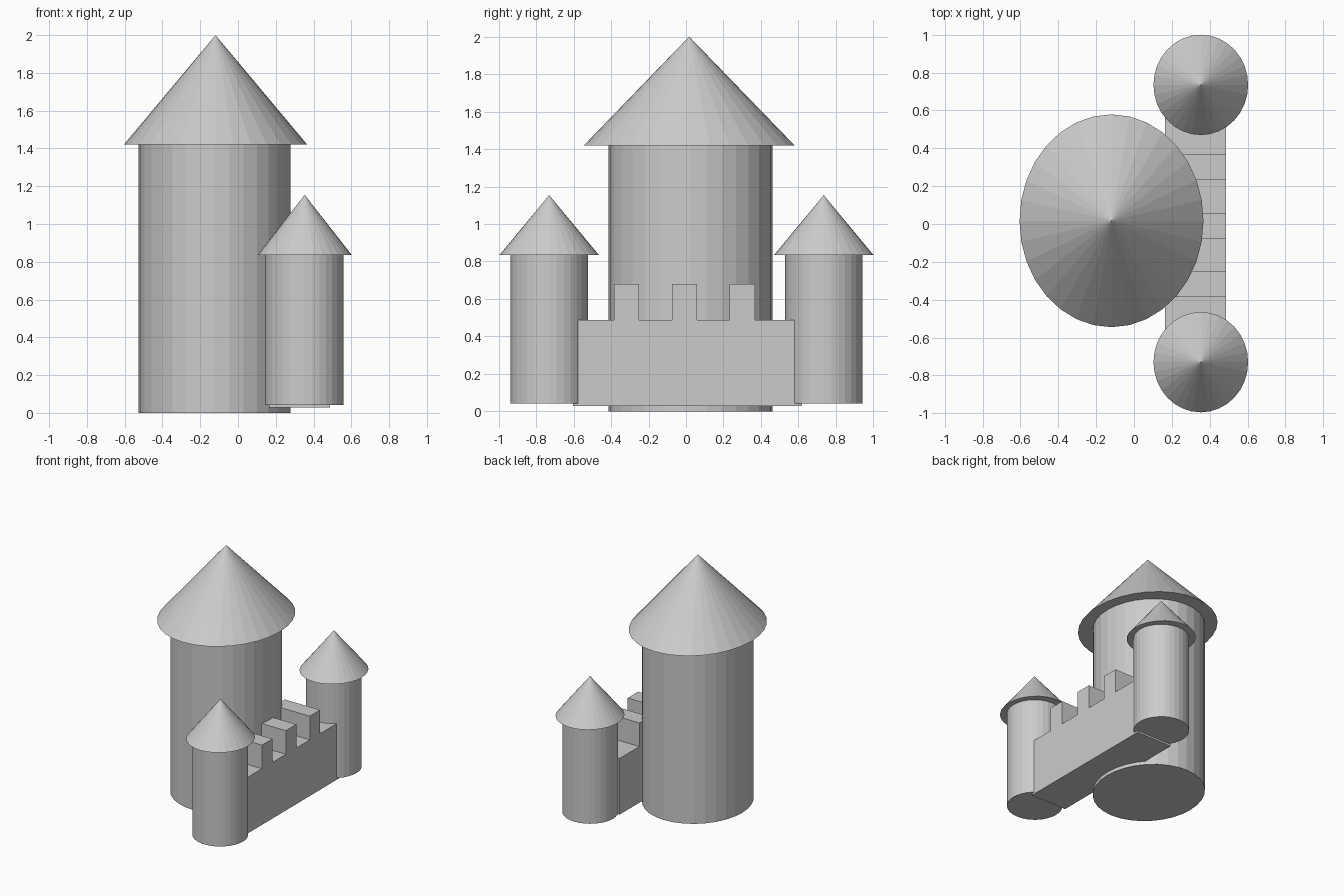
import bpy, bmesh
from mathutils import Matrix

if "Cube" in bpy.data.objects:
    bpy.data.objects.remove(bpy.data.objects["Cube"])

SIDES = 32


def add_object(name, bm):
    bmesh.ops.recalc_face_normals(bm, faces=bm.faces)
    mesh = bpy.data.meshes.new(name)
    bm.to_mesh(mesh)
    bm.free()
    obj = bpy.data.objects.new(name, mesh)
    bpy.context.collection.objects.link(obj)
    return obj


def round_part(name, x, y, z0, z1, rx, ry, pointed=False):
    """Flat-sided cylinder or cone with an elliptical footprint."""
    bm = bmesh.new()
    place = Matrix.Translation((x, y, (z0 + z1) / 2)) @ Matrix.Diagonal((rx, ry, z1 - z0, 1))
    bmesh.ops.create_cone(bm, cap_ends=True, segments=SIDES, radius1=1,
                          radius2=0 if pointed else 1, depth=1, matrix=place)
    return add_object(name, bm)


# Main keep and its roof
round_part("keep", -0.124, 0.024, 0, 1.42, 0.402, 0.438)
round_part("keep_roof", -0.119, 0.017, 1.42, 2.0, 0.486, 0.562, pointed=True)

# Two corner turrets with roofs
for side, y in (("front", -0.73), ("back", 0.735)):
    round_part(side + "_turret", 0.351, y, 0.043, 0.835, 0.207, 0.206)
    round_part(side + "_turret_roof", 0.353, y, 0.835, 1.154, 0.25, 0.265, pointed=True)

# Crenellated wall: side profile extruded across its thickness
X0, X1 = 0.165, 0.486
BOTTOM, WALK, TOP = 0.028, 0.487, 0.68
profile = [(0.62, BOTTOM), (-0.602, BOTTOM), (-0.602, WALK)]
for centre in (-0.318, -0.009, 0.3):
    a, b = centre - 0.067, centre + 0.067
    profile += [(a, WALK), (a, TOP), (b, TOP), (b, WALK)]
profile.append((0.62, WALK))

bm = bmesh.new()
face = bm.faces.new([bm.verts.new((X0, y, z)) for y, z in profile])
extruded = bmesh.ops.extrude_face_region(bm, geom=[face], use_keep_orig=True)
moved = [v for v in extruded["geom"] if isinstance(v, bmesh.types.BMVert)]
bmesh.ops.translate(bm, verts=moved, vec=(X1 - X0, 0, 0))
add_object("battlement_wall", bm)
